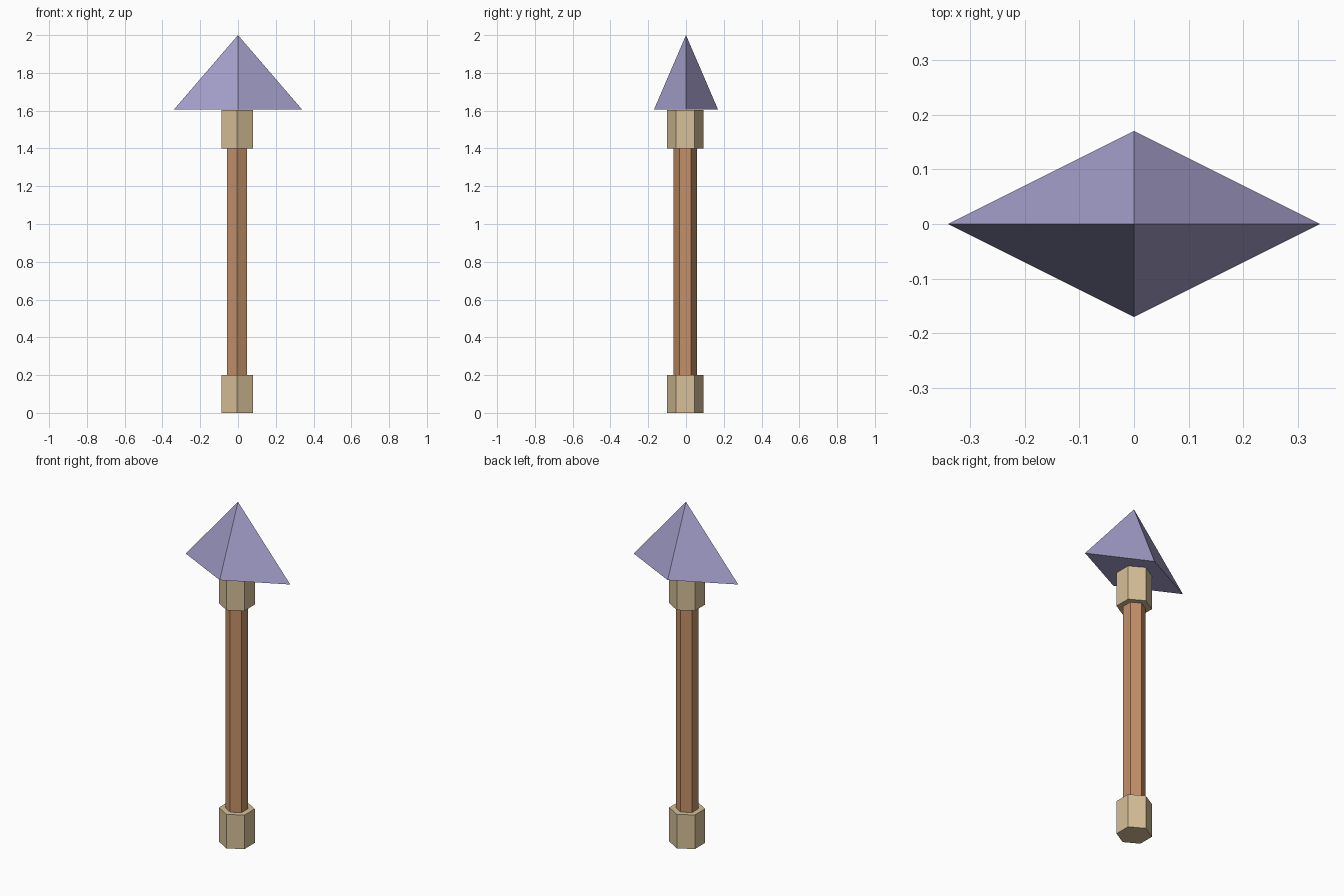
import bpy
import math

cube = bpy.data.objects.get("Cube")
if cube:
    bpy.data.objects.remove(cube, do_unlink=True)


def material(name, color):
    mat = bpy.data.materials.new(name)
    mat.use_nodes = True
    mat.diffuse_color = (*color, 1)
    mat.node_tree.nodes["Principled BSDF"].inputs["Base Color"].default_value = (*color, 1)
    return mat


wood = material("warm wood", (0.55, 0.28, 0.14))
tan = material("pale tan", (0.67, 0.52, 0.31))
violet = material("dusty violet", (0.37, 0.345, 0.59))


def finish(name, mat):
    obj = bpy.context.object
    obj.name = name
    obj.data.name = name
    obj.data.materials.append(mat)
    return obj


def hex_prism(name, mat, radius, bottom, top):
    """Upright hexagonal prism with ridges facing front and back."""
    bpy.ops.mesh.primitive_cylinder_add(
        vertices=6, radius=radius, depth=top - bottom,
        location=(-0.005, -0.004, (bottom + top) / 2))
    return finish(name, mat)


# Shaft with a collar at each end
hex_prism("shaft", wood, 0.061, 0.2, 1.4)
hex_prism("bottom_collar", tan, 0.096, 0.0, 0.2)
hex_prism("top_collar", tan, 0.096, 1.4, 1.604)

# Pointed head: a four-sided pyramid flattened front to back
bpy.ops.mesh.primitive_cone_add(
    vertices=4, radius1=0.34, radius2=0, depth=0.395, location=(0, 0, 2 - 0.395 / 2))
head = finish("spear_head", violet)
head.scale.y = 0.5
bpy.ops.object.transform_apply(location=False, rotation=False, scale=True)
